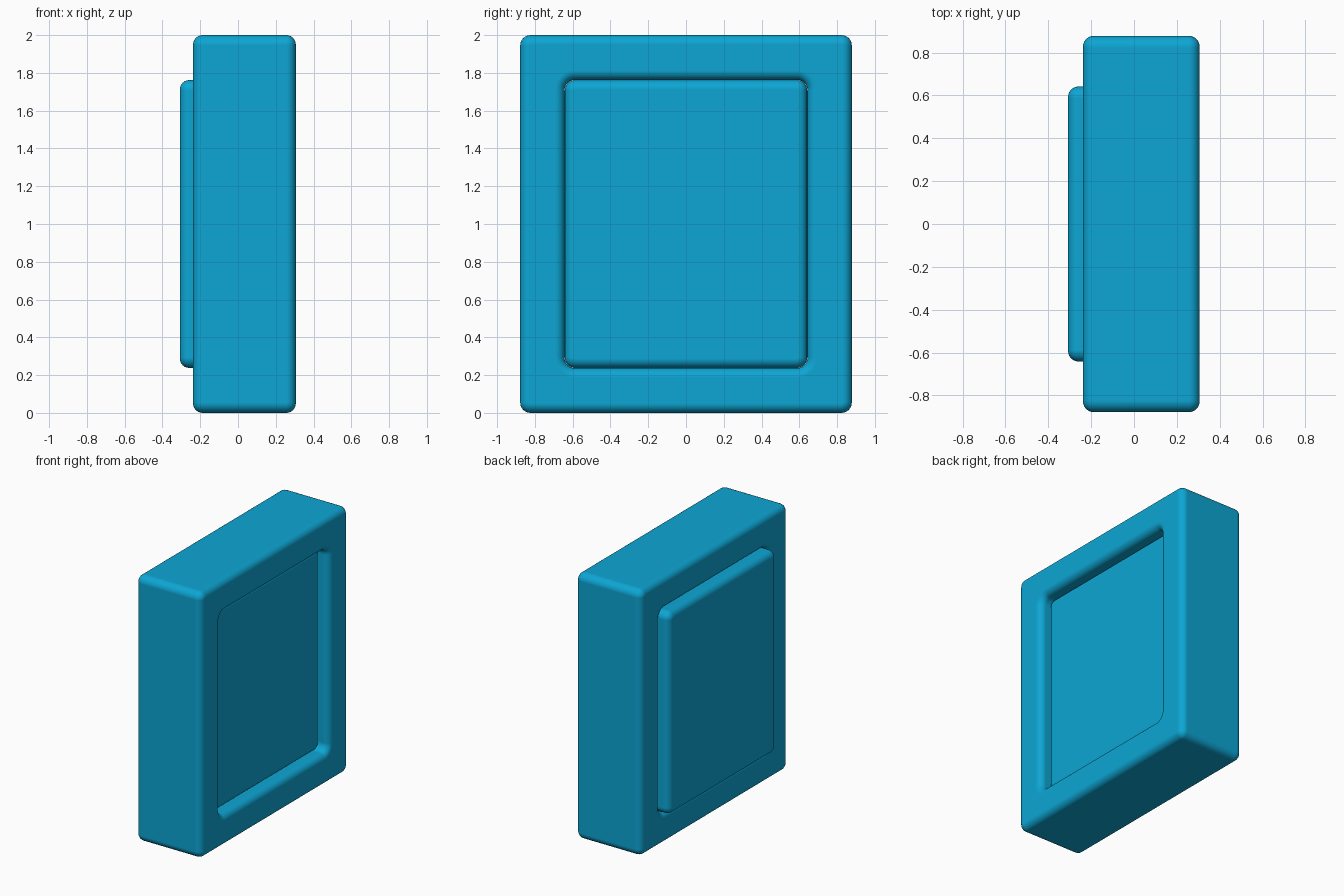
import bpy
import bmesh
from math import sin, cos, pi

if "Cube" in bpy.data.objects:
    bpy.data.objects.remove(bpy.data.objects["Cube"])

R = 0.05          # edge rounding
SEG = 6           # segments per rounded edge
DEPTH = 0.272     # half thickness of frame and panel
BODY = (0.878, 1.0)
HOLE = (0.643, 0.763)

mat = bpy.data.materials.new("blue")
mat.diffuse_color = (0.004, 0.38, 0.66, 1)
mat.use_nodes = True
mat.node_tree.nodes["Principled BSDF"].inputs["Base Color"].default_value = mat.diffuse_color


def rounded_rect(x, hy, hz, r):
    """Points of a rounded rectangle in the plane at x."""
    pts = []
    for q, (sy, sz) in enumerate([(1, 1), (-1, 1), (-1, -1), (1, -1)]):
        for i in range(SEG + 1):
            a = (q + i / SEG) * pi / 2
            pts.append((x, sy * (hy - r) + r * cos(a), sz * (hz - r) + r * sin(a)))
    return pts


def rounded_edges(half, corner, sign):
    """Rings from the -x face to the +x face; sign 1 rounds inward, -1 outward."""
    rings = []
    for side in (-1, 1):
        arc = []
        for i in range(SEG + 1):
            a = i / SEG * pi / 2
            inset = sign * R * (1 - sin(a))
            x = side * (DEPTH - R + R * cos(a))
            arc.append(rounded_rect(x, half[0] - inset, half[1] - inset, corner - inset))
        rings += arc if side < 0 else arc[::-1]
    return rings


def loft(name, rings, closed, x):
    """Skin the rings; either loop them round into a frame or cap both ends."""
    bm = bmesh.new()
    loops = [[bm.verts.new(p) for p in ring] for ring in rings]
    n = len(loops[0])
    pairs = list(zip(loops, loops[1:]))
    if closed:
        pairs.append((loops[-1], loops[0]))
    for a, b in pairs:
        for i in range(n):
            j = (i + 1) % n
            bm.faces.new((a[i], a[j], b[j], b[i]))
    if not closed:
        bm.faces.new(loops[0])
        bm.faces.new(loops[-1])
    bmesh.ops.recalc_face_normals(bm, faces=bm.faces[:])
    mesh = bpy.data.meshes.new(name)
    bm.to_mesh(mesh)
    bm.free()
    mesh.materials.append(mat)
    mesh.shade_smooth()
    obj = bpy.data.objects.new(name, mesh)
    bpy.context.collection.objects.link(obj)
    obj.location = (x, 0, 1)
    wn = obj.modifiers.new("flat_faces", 'WEIGHTED_NORMAL')
    wn.weight = 100
    return obj


# Frame: rounded outer block with a rounded rectangular opening
outer = rounded_edges(BODY, 0.055, 1)
inner = rounded_edges(HOLE, 0.055, -1)
loft("frame", outer + inner[::-1], True, 0.034)

# Panel: fills the opening, pushed out on the left and sunk on the right
slab = (HOLE[0] - 0.001, HOLE[1] - 0.001)
loft("panel", rounded_edges(slab, 0.055, 1), False, -0.036)
